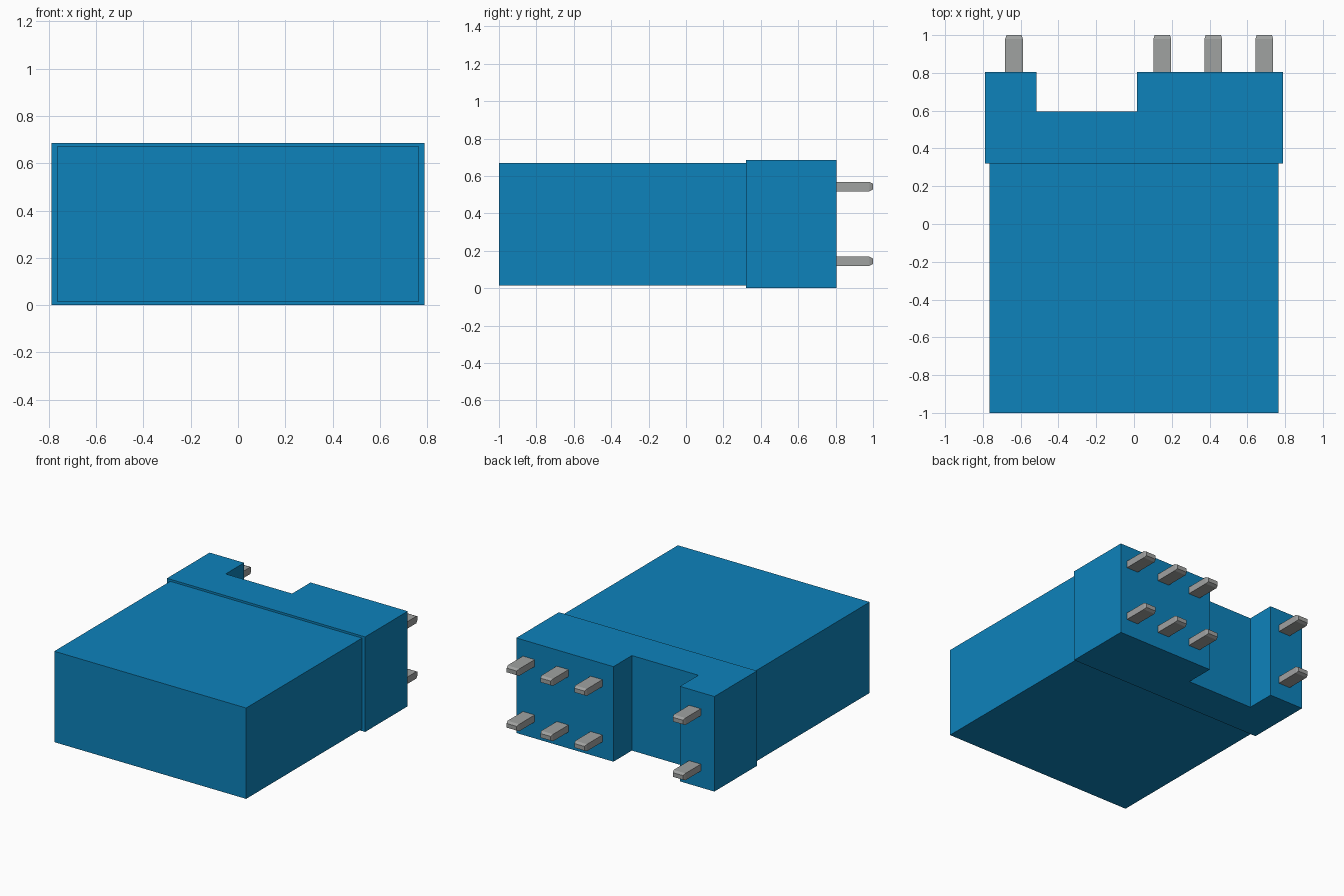
import bpy
import bmesh

cube = bpy.data.objects.get("Cube")
if cube:
    bpy.data.objects.remove(cube, do_unlink=True)


def make_material(name, rgb, metallic=0.0):
    mat = bpy.data.materials.new(name)
    mat.use_nodes = True
    mat.diffuse_color = (*rgb, 1)
    bsdf = next(n for n in mat.node_tree.nodes if n.type == 'BSDF_PRINCIPLED')
    bsdf.inputs["Base Color"].default_value = (*rgb, 1)
    return mat


blue = make_material("blue plastic", (0.004, 0.225, 0.50))
grey = make_material("pin metal", (0.35, 0.36, 0.355))


def finish(name, bm, mat):
    bmesh.ops.recalc_face_normals(bm, faces=bm.faces)
    mesh = bpy.data.meshes.new(name)
    bm.to_mesh(mesh)
    bm.free()
    mesh.materials.append(mat)
    obj = bpy.data.objects.new(name, mesh)
    bpy.context.collection.objects.link(obj)
    return obj


def extrude_plan(name, outline, z0, z1, mat):
    """Extrude an xy outline from z0 up to z1."""
    bm = bmesh.new()
    face = bm.faces.new([bm.verts.new((x, y, z0)) for x, y in outline])
    top = bmesh.ops.extrude_face_region(bm, geom=[face])["geom"]
    verts = [v for v in top if isinstance(v, bmesh.types.BMVert)]
    bmesh.ops.translate(bm, verts=verts, vec=(0, 0, z1 - z0))
    return finish(name, bm, mat)


def make_pin(name, x, z):
    """Flat pin along y with a tapered tip."""
    # Cross-sections: y, half width, half height
    sections = [(0.79, 0.047, 0.025), (0.98, 0.047, 0.025), (1.0, 0.040, 0.015)]
    bm = bmesh.new()
    rings = [[bm.verts.new((x + sx * w, y, z + sz * h))
              for sx, sz in ((-1, -1), (1, -1), (1, 1), (-1, 1))]
             for y, w, h in sections]
    for a, b in zip(rings, rings[1:]):
        for i in range(4):
            j = (i + 1) % 4
            bm.faces.new((a[i], a[j], b[j], b[i]))
    bm.faces.new(rings[0])
    bm.faces.new(rings[-1])
    return finish(name, bm, grey)


# Main case
extrude_plan("case", [(-0.765, -1), (0.765, -1), (0.765, 0.33), (-0.765, 0.33)],
             0.015, 0.67, blue)

# Wider base block with the keying notch at the back
extrude_plan("base_block",
             [(-0.79, 0.32), (0.79, 0.32), (0.79, 0.805), (0.015, 0.805),
              (0.015, 0.595), (-0.515, 0.595), (-0.515, 0.805), (-0.79, 0.805)],
             0.0, 0.685, blue)

# Two rows of contact pins
for row, z in (("lower", 0.144), ("upper", 0.543)):
    for i, x in enumerate((-0.635, 0.15, 0.42, 0.69), 1):
        make_pin(f"{row}_pin_{i}", x, z)
